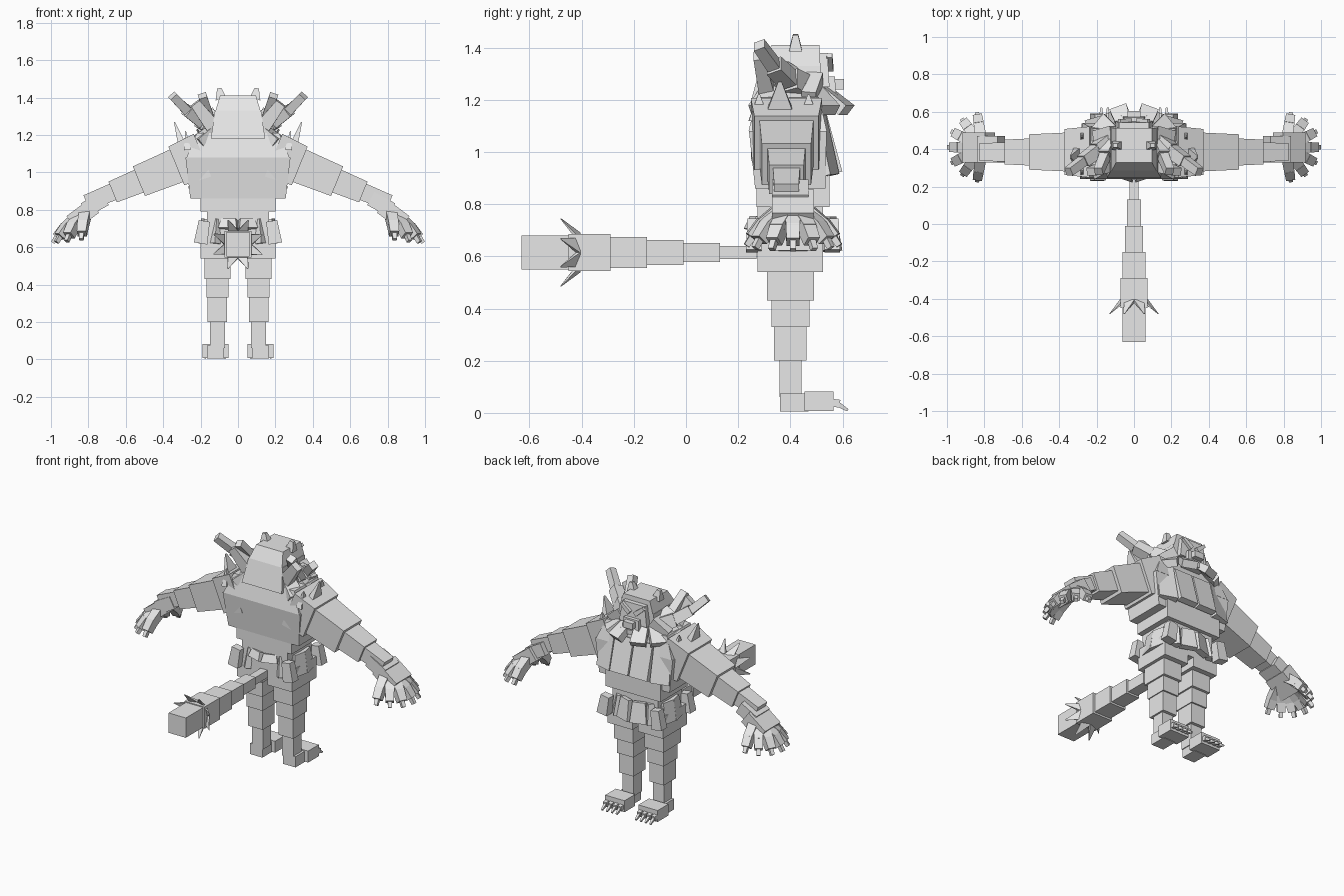
import bpy
from math import sin, cos, radians
from mathutils import Vector

cube = bpy.data.objects.get("Cube")
if cube:
    bpy.data.objects.remove(cube, do_unlink=True)

# One plain colour for everything
material = bpy.data.materials.new("plain_grey")
material.use_nodes = True
grey = (.8, .8, .8, 1)
material.diffuse_color = grey
material.node_tree.nodes["Principled BSDF"].inputs["Base Color"].default_value = grey

ACROSS = Vector((1, 0, 0))
DEEP = Vector((0, 1, 0))


def bar(name, start, end, wide, deep, taper=1, ref=DEEP, level=False):
    """Four-sided bar, wide along ref; level keeps both ends horizontal."""
    start, end = Vector(start), Vector(end)
    axis = (end - start).normalized()
    ref = Vector(ref)
    side = (ref - axis * ref.dot(axis)).normalized()
    other = axis.cross(side)
    if level:
        side, other = ACROSS, DEEP
    side, other = side * wide / 2, other * deep / 2
    corners = (-side - other, side - other, side + other, other - side)
    verts = [start + corner for corner in corners]
    verts += [end + corner * taper for corner in corners]
    faces = [(3, 2, 1, 0), (4, 5, 6, 7)]
    for i in range(4):
        following = (i + 1) % 4
        faces.append((i, following, following + 4, i + 4))
    mesh = bpy.data.meshes.new(name)
    mesh.from_pydata(verts, [], faces)
    mesh.materials.append(material)
    part = bpy.data.objects.new(name, mesh)
    bpy.context.collection.objects.link(part)


def block(name, y, bottom, top, wide, deep, taper=1, lean=0):
    """Upright block on the centre line, leaning forwards by lean."""
    bar(name, (0, y, bottom), (0, y + lean, top), wide, deep, taper, level=True)


def pair(name, start, end, wide, deep, taper=1, ref=DEEP, level=False):
    """The same bar on the left and the right."""
    for label, sign in (("left", 1), ("right", -1)):
        flip = Vector((sign, 1, 1))
        bar(label + "_" + name, Vector(start) * flip, Vector(end) * flip,
            wide, deep, taper, Vector(ref) * flip, level)


# Trunk
block("hips", y=.4, bottom=.6, top=.8, wide=.33, deep=.25)
block("belly", y=.41, bottom=.79, top=.93, wide=.4, deep=.28)
block("lower_torso", y=.4, bottom=.86, top=1.08, wide=.51, deep=.27, taper=1.1, lean=-.01)
block("upper_torso", y=.39, bottom=1.08, top=1.21, wide=.55, deep=.3, taper=.8)

# Head and face
block("lower_head", y=.38, bottom=1.18, top=1.33, wide=.29, deep=.27, taper=.85, lean=.02)
block("crown", y=.4, bottom=1.33, top=1.41, wide=.24, deep=.23, taper=.8, lean=.02)
block("face", y=.51, bottom=1.25, top=1.38, wide=.2, deep=.08, taper=.8)
block("snout", y=.53, bottom=1.22, top=1.29, wide=.12, deep=.09, taper=.9)
block("jaw", y=.53, bottom=1.19, top=1.22, wide=.14, deep=.1)
block("nose", y=.58, bottom=1.24, top=1.28, wide=.07, deep=.05)
pair("brow", start=(.02, .55, 1.32), end=(.08, .55, 1.37), wide=.03, deep=.03, taper=.7)
pair("ear", start=(.09, .42, 1.39), end=(.1, .42, 1.45), wide=.05, deep=.06, taper=.4)
pair("cheek_plate", start=(.1, .49, 1.27), end=(.2, .47, 1.2), wide=.07, deep=.09, taper=.8)
pair("rear_mane", start=(.13, .31, 1.24), end=(.23, .28, 1.37), wide=.06, deep=.08, taper=.7)


# Curved horns swept back from the cheeks
def horn_point(spread, t):
    return (.12 + spread * t, .45 - .17 * t, 1.24 + .07 * t + .1 * t * t)


for name, spread, sections in (("inner_horn", .07, 2), ("outer_horn", .23, 3)):
    for i in range(sections):
        thick = .09 - .04 * i / (sections - 1)
        pair(name, horn_point(spread, i / sections),
             horn_point(spread, (i + 1) / sections), thick, thick, taper=.9)

# Chest plates
pair("inner_chest_plate", start=(.07, .52, 1.14), end=(.07, .58, .92),
     wide=.13, deep=.04, ref=ACROSS)
pair("outer_chest_plate", start=(.19, .5, 1.15), end=(.2, .55, .91),
     wide=.11, deep=.04, taper=1.1, ref=ACROSS - DEEP * .3)

# Collar plates and shoulder spikes
for angle in (-25, 10, 40, 70):
    out = Vector((cos(radians(angle)), sin(radians(angle)), 0))
    middle = Vector((0, .39, 1.2))
    rise = Vector((0, 0, .04))
    pair("collar_plate", middle + out * .14 + rise, middle + out * .24 - rise,
         wide=.08, deep=.04, taper=1.2, ref=(-out.y, out.x, 0))
pair("shoulder_spike", start=(.29, .36, 1.12), end=(.34, .36, 1.27),
     wide=.13, deep=.05, taper=.1)
for y in (.28, .47):
    pair("small_shoulder_spike", start=(.27, y, 1.12), end=(.28, y, 1.22),
         wide=.08, deep=.04, taper=.1)

# Skirt of flared plates, with thicker ones at the corners
for i in range(12):
    angle = radians(15 + 30 * i)
    out = Vector((cos(angle), sin(angle) * .8, 0))
    low = .7 if out.y < -.7 else .62
    bar("skirt_plate", out * .18 + Vector((0, .41, .75)), out * .2 + Vector((0, .41, low)),
        wide=.08, deep=.03, taper=1.3, ref=(-out.y, out.x, 0))
for y in (.26, .56):
    pair("corner_skirt_plate", start=(.18, y, .74), end=(.2, y, .62),
         wide=.06, deep=.05, taper=1.2, ref=ACROSS)

# Legs: the width of each section follows its depth
for name, bottom, depth in (("hip_joint", .54, .25), ("thigh", .43, .18), ("knee", .33, .145),
                            ("shin", .2, .125), ("ankle", .06, .085)):
    pair(name, start=(.11, .4, bottom), end=(.11, .4, bottom + .14),
         wide=depth * .6 + .03, deep=depth, level=True)

# Feet, toes and claws
pair("heel", start=(.12, .36, .04), end=(.12, .47, .04), wide=.09, deep=.07, ref=ACROSS)
pair("foot", start=(.12, .455, .045), end=(.12, .565, .045), wide=.14, deep=.075, ref=ACROSS)
for i in range(4):
    x = .07 + .035 * i
    pair("toe", start=(x, .55, .04), end=(x, .59, .035), wide=.025, deep=.03, ref=ACROSS)
    pair("toe_claw", start=(x, .58, .035), end=(x, .62, .01),
         wide=.02, deep=.02, taper=.5, ref=ACROSS)

# Arms: sections along one sloping line, each overlapping the next
names = ("shoulder", "upper_arm", "elbow", "forearm")
starts = (.19, .3, .5, .64, .78)
for i, thick in enumerate((.26, .2, .14, .1)):
    x, far = starts[i], starts[i + 1] + .03
    pair(names[i], start=(x, .385, 1.17 - .41 * x), end=(far, .385, 1.17 - .41 * far),
         wide=thick * 1.05, deep=thick * .95, taper=.9)
pair("wrist", start=(.71, .4, .86), end=(.82, .4, .8), wide=.14, deep=.08)
pair("palm", start=(.77, .41, .82), end=(.89, .41, .73), wide=.16, deep=.09)

# Seven fanned, drooping fingers per hand
for i in range(-3, 4):
    out = Vector((cos(radians(27 * i)), sin(radians(27 * i)), 0))

    def knuckle(reach):
        droop = 4.5 * reach * reach + .02 * out.x
        return Vector((.81, .41, .79 - droop)) + out * reach

    for name, near, far, thick in (("finger_base", .05, .125, .06),
                                   ("finger_tip", .115, .16, .055),
                                   ("finger_claw", .155, .18, .025)):
        pair(name, knuckle(near), knuckle(far), thick, thick,
             taper=.9, ref=(-out.y, out.x, 0))

# Tail: even sections that thicken backwards, then the club
for i in range(5):
    y = .25 - .14 * i
    thick = .05 + .024 * i
    bar("tail_section", (0, y + .02, .615), (0, y - .14, .615), thick, thick * .97, ref=ACROSS)
bar("tail_club", (0, -.42, .615), (0, -.63, .615), wide=.125, deep=.13, ref=ACROSS)

# Ring of spikes in front of the club
for i in range(8):
    angle = radians(22 + 45 * i)
    out = Vector((cos(angle), 0, sin(angle)))
    bar("tail_spike", out * .065 + Vector((0, -.41, .615)), out * .14 + Vector((0, -.48, .615)),
        wide=.06, deep=.015, taper=.1, ref=(-out.z, 0, out.x))
